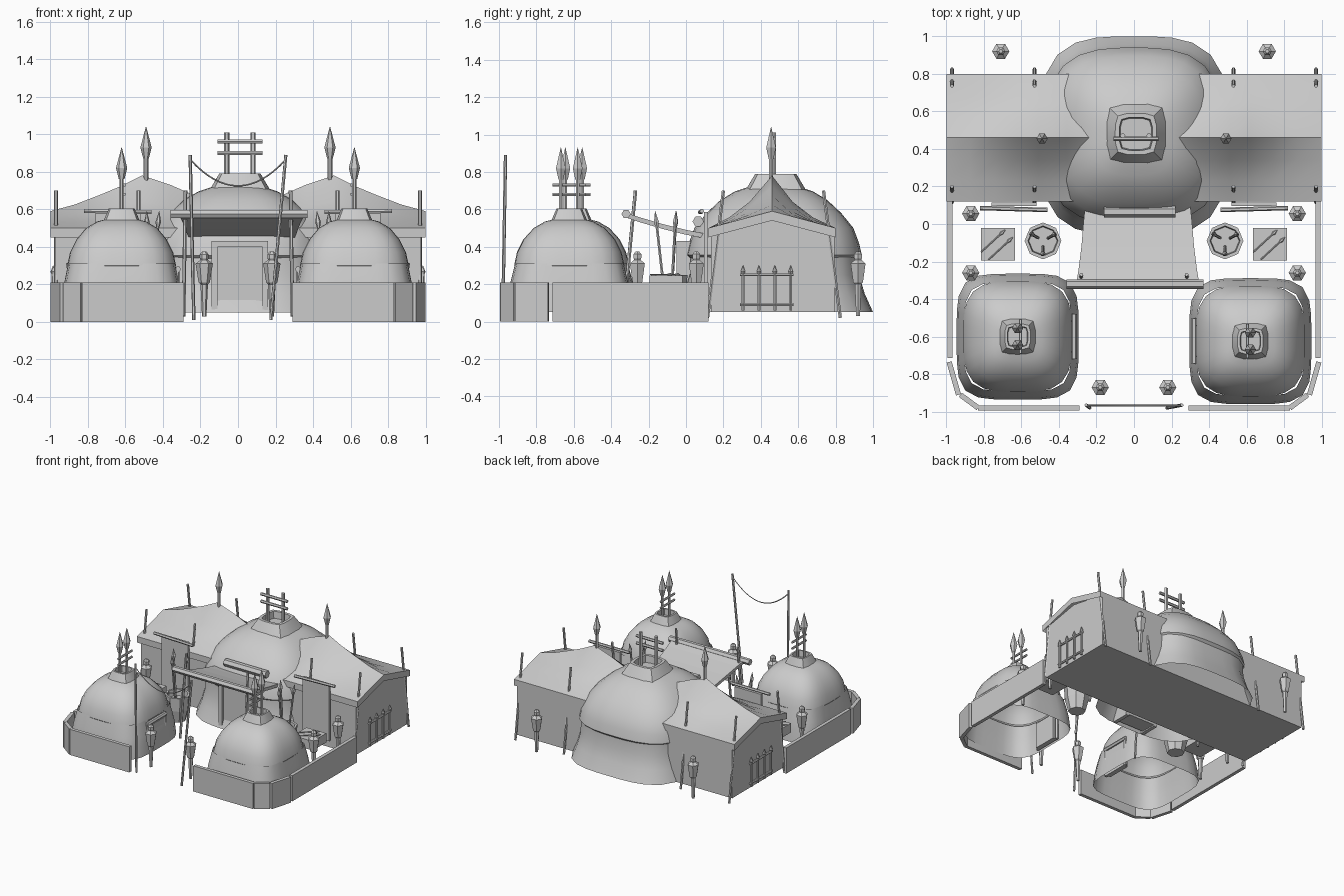
import bpy, bmesh, math
from mathutils import Vector

cube = bpy.data.objects.get("Cube")
if cube:
    bpy.data.objects.remove(cube)

grey = bpy.data.materials.new("plain grey")
grey.use_nodes = True
colour = (0.6, 0.6, 0.6, 1)
grey.diffuse_color = colour
grey.node_tree.nodes["Principled BSDF"].inputs["Base Color"].default_value = colour


def finish(name, bm, smooth=False, fix=True):
    if fix:
        bmesh.ops.recalc_face_normals(bm, faces=bm.faces)
    mesh = bpy.data.meshes.new(name)
    bm.to_mesh(mesh)
    bm.free()
    mesh.materials.append(grey)
    obj = bpy.data.objects.new(name, mesh)
    bpy.context.collection.objects.link(obj)
    if smooth:
        bpy.ops.object.select_all(action="DESELECT")
        obj.select_set(True)
        bpy.context.view_layer.objects.active = obj
        bpy.ops.object.shade_smooth_by_angle(angle=math.radians(35))
    return obj


def box(name, low, high):
    bm = bmesh.new()
    bmesh.ops.create_cube(bm, size=1)
    for v in bm.verts:
        v.co = [(a + b) / 2 + c * (b - a) for a, b, c in zip(low, high, v.co)]
    return finish(name, bm)


def rings(name, path, sides=6, smooth=False):
    """Skin a row of (point, radius) stations with round sections."""
    bm = bmesh.new()
    axis = (Vector(path[-1][0]) - Vector(path[0][0])).normalized()
    turn = axis.to_track_quat("Z", "Y")
    loops = []
    for point, radius in path:
        loops.append([bm.verts.new(Vector(point) + turn @ Vector(
            (radius * math.cos(math.tau * i / sides), radius * math.sin(math.tau * i / sides), 0)))
            for i in range(sides)])
    for a, b in zip(loops, loops[1:]):
        for i in range(sides):
            j = (i + 1) % sides
            bm.faces.new((a[i], a[j], b[j], b[i]))
    bm.faces.new(loops[0][::-1])
    bm.faces.new(loops[-1])
    return finish(name, bm, smooth)


def rod(name, start, end, radius=0.01):
    return rings(name, [(start, radius), (end, radius)])


def spear(name, start, end, shaft, head, length):
    a, b = Vector(start), Vector(end)
    d = (b - a).normalized()
    rings(name, [(a, shaft), (b - d * length, shaft), (b - d * length, head * 0.5),
                 (b - d * length * 0.65, head), (b, 0.001)])


def shell(name, cx, cy, profile, power=3.4, sides=32, cap=False):
    """Rounded-square shell from (half width, half depth, height) rows."""
    bm = bmesh.new()
    loops = []
    for rx, ry, z in profile:
        loop = []
        for i in range(sides):
            c, s = math.cos(math.tau * i / sides), math.sin(math.tau * i / sides)
            k = (abs(c) ** power + abs(s) ** power) ** (-1 / power)
            loop.append(bm.verts.new((cx + rx * c * k, cy + ry * s * k, z)))
        loops.append(loop)
    for a, b in zip(loops, loops[1:]):
        for i in range(sides):
            j = (i + 1) % sides
            bm.faces.new((a[i], a[j], b[j], b[i]))
    if cap:
        bm.faces.new(loops[-1])
    return finish(name, bm, True, False)


def wall(name, a, b, top=0.21, thick=0.028):
    bm = bmesh.new()
    a, b = Vector((*a, 0)), Vector((*b, 0))
    n = (b - a).normalized().cross(Vector((0, 0, 1))) * thick / 2
    base = bm.faces.new([bm.verts.new(p) for p in (a - n, a + n, b + n, b - n)])
    up = bmesh.ops.extrude_face_region(bm, geom=[base])["geom"]
    bmesh.ops.translate(bm, verts=[v for v in up if isinstance(v, bmesh.types.BMVert)], vec=(0, 0, top))
    finish(name, bm)


def neck(name, cx, cy, low, high, z, height):
    shell(name, cx, cy, [(low, low, z), (high, high, z + height),
                         (high * 0.8, high * 0.8, z + height),
                         (high * 0.75, high * 0.75, z + height * 0.35)], 5, 16, True)


# Long hall with gabled end walls
bm = bmesh.new()
end = [bm.verts.new((-0.975, y, z)) for y, z in
       ((0.135, 0.05), (0.795, 0.05), (0.795, 0.48), (0.46, 0.54), (0.135, 0.48))]
face = bm.faces.new(end)
moved = bmesh.ops.extrude_face_region(bm, geom=[face])["geom"]
bmesh.ops.translate(bm, verts=[v for v in moved if isinstance(v, bmesh.types.BMVert)], vec=(1.95, 0, 0))
finish("hall_walls", bm)

# Sagging cloth roof with two raised peaks and a hanging edge
ridge = [(0, 0.62), (0.2, 0.66), (0.36, 0.73), (0.51, 0.78), (0.62, 0.725), (0.74, 0.675), (0.87, 0.625), (1, 0.59)]
columns = [(-x, z) for x, z in ridge[:0:-1]] + ridge
eave = 0.5
rows = [(0.12, 0), (0.23, 0.2), (0.34, 0.5), (0.46, 1), (0.57, 0.5), (0.68, 0.2), (0.8, 0)]
bm = bmesh.new()
grid = []
for x, top in columns:
    blend = min(1, (1 - abs(x)) / 0.25)
    grid.append([bm.verts.new((x, y, eave + (top - eave) * (t * blend + (1 - abs(y - 0.46) / 0.34) * (1 - blend))))
                 for y, t in rows])
for a, b in zip(grid, grid[1:]):
    for i in range(len(rows) - 1):
        bm.faces.new((a[i], b[i], b[i + 1], a[i + 1]))
edge = [e for e in bm.edges if e.is_boundary]
hem = bmesh.ops.extrude_edge_only(bm, edges=edge)["geom"]
bmesh.ops.translate(bm, verts=[v for v in hem if isinstance(v, bmesh.types.BMVert)], vec=(0, 0, -0.05))
finish("hall_roof", bm, True)

# Great dome: flared skirt, overlapping cap and smoke neck
shell("great_dome_skirt", 0, 0.47, [(0.5, 0.53, 0.05), (0.47, 0.485, 0.15), (0.45, 0.455, 0.25), (0.45, 0.45, 0.36)])
shell("great_dome_cap", 0, 0.47, [(0.45, 0.445, 0.33), (0.475, 0.47, 0.355), (0.465, 0.455, 0.42), (0.43, 0.425, 0.5),
                                  (0.37, 0.36, 0.58), (0.29, 0.285, 0.65), (0.21, 0.21, 0.695), (0.12, 0.12, 0.725)], 3)
neck("great_dome_neck", 0.01, 0.48, 0.16, 0.11, 0.705, 0.085)
for x in (-0.06, 0.08):
    rod("great_dome_post", (x, 0.47, 0.68), (x, 0.47, 1.01), 0.014)
for z in (0.9, 0.96):
    rod("great_dome_crossbar", (-0.11, 0.455, z), (0.13, 0.455, z), 0.012)

# Main doorway, roll above it and rising canopy
box("main_door", (-0.12, -0.03, 0.06), (0.14, 0.1, 0.4))
for x in (-0.14, 0.13):
    box("door_jamb", (x, -0.05, 0.05), (x + 0.03, 0.1, 0.43))
box("door_lintel", (-0.14, -0.05, 0.4), (0.16, 0.1, 0.43))
rod("door_roll", (-0.16, 0.065, 0.535), (0.22, 0.065, 0.535), 0.03)
bm = bmesh.new()
layers = []
for y, z, w in ((0.1, 0.47, 0.28), (0, 0.49, 0.29), (-0.12, 0.52, 0.3), (-0.24, 0.555, 0.315), (-0.33, 0.585, 0.33)):
    layers.append([bm.verts.new((0.02 + x * w, y, z)) for x in (-1, 1)])
for a, b in zip(layers, layers[1:]):
    bm.faces.new((a[0], b[0], b[1], a[1]))
canopy = finish("canopy", bm)
thick = canopy.modifiers.new("thickness", "SOLIDIFY")
thick.thickness = 0.025
rod("canopy_front_bar", (-0.36, -0.32, 0.575), (0.37, -0.32, 0.575), 0.025)

# Entrance poles and the slack rope between them
rod("entrance_pole", (-0.235, -0.98, 0.01), (-0.255, -0.965, 0.89), 0.009)
rod("entrance_pole", (0.175, -0.98, 0.01), (0.255, -0.965, 0.89), 0.009)
curve = bpy.data.curves.new("rope", "CURVE")
curve.dimensions = "3D"
curve.bevel_depth = 0.004
curve.bevel_resolution = 0
line = curve.splines.new("POLY")
line.points.add(16)
for i, p in enumerate(line.points):
    t = i / 8 - 1
    p.co = (0.25 * t, -0.967, 0.725 + 0.135 * t * t, 1)
curve.materials.append(grey)
bpy.context.collection.objects.link(bpy.data.objects.new("rope", curve))


def totem(x, y):
    rings("totem", [((x, y, 0.03), 0.012), ((x, y, 0.2), 0.02), ((x, y, 0.21), 0.03),
                    ((x, y, 0.31), 0.046), ((x, y, 0.33), 0.02), ((x, y, 0.34), 0.024),
                    ((x, y, 0.36), 0.024), ((x, y, 0.375), 0.01)])


for s in (-1, 1):
    # Hut dome with neck, twin spears and crossbars
    cx, cy = s * 0.62, -0.612 - 0.012 * s
    shell("hut_skirt", cx, cy, [(0.325, 0.335, 0.05), (0.315, 0.325, 0.15), (0.305, 0.315, 0.21), (0.285, 0.29, 0.31)], 4.5)
    shell("hut_cap", cx, cy, [(0.28, 0.285, 0.28), (0.29, 0.295, 0.3), (0.275, 0.28, 0.37), (0.24, 0.245, 0.44),
                              (0.19, 0.19, 0.5), (0.13, 0.13, 0.535), (0.07, 0.07, 0.55)], 3.4)
    neck("hut_neck", cx, cy, 0.1, 0.068, 0.53, 0.075)
    for dy in (-0.045, 0.045):
        spear("hut_spear", (cx, cy + dy, 0.5), (cx, cy + dy, 0.93), 0.011, 0.03, 0.17)
    for z in (0.68, 0.73):
        rod("hut_crossbar", (cx - s * 0.015, cy - 0.09, z), (cx - s * 0.015, cy + 0.09, z), 0.009)
    # Hut door facing the courtyard
    dx = s * 0.335
    box("hut_door", (dx - 0.02, cy - 0.1, 0.05), (dx + 0.02, cy + 0.1, 0.26))
    for dy in (-0.11, 0.11):
        rod("hut_door_jamb", (dx - s * 0.01, cy + dy, 0.05), (dx - s * 0.01, cy + dy, 0.28), 0.014)
    rod("hut_door_lintel", (dx - s * 0.015, cy - 0.12, 0.28), (dx - s * 0.015, cy + 0.12, 0.28), 0.016)

    # Courtyard wall
    run = [(0.98, 0.12), (0.98, -0.715), (0.985, -0.735), (0.935, -0.91), (0.925, -0.91), (0.83, -0.98), (0.83, -0.98), (0.29, -0.98)]
    for a, b in zip(run[::2], run[1::2]):
        wall("yard_wall", (s * a[0], a[1]), (s * b[0], b[1]))

    # Leaning poles of the hall and canopy
    for x in (0.53, 0.97):
        rod("hall_pole", (s * x, 0.115, 0.02), (s * x, 0.2, 0.7), 0.01)
        rod("hall_pole", (s * x, 0.825, 0.02), (s * x, 0.735, 0.7), 0.01)
    rod("canopy_pole", (s * 0.29, -0.335, 0.03), (s * 0.28, -0.27, 0.7), 0.01)
    spear("ridge_spear", (s * 0.49, 0.455, 0.5), (s * 0.49, 0.455, 1.04), 0.013, 0.03, 0.17)

    # Hanging door curtain and its bar
    rod("curtain_bar", (s * 0.46, 0.075, 0.585), (s * 0.82, 0.085, 0.59), 0.012)
    box("curtain", (s * 0.64 - 0.12, 0.095, 0.12), (s * 0.64 + 0.12, 0.115, 0.585))

    # Barred end window
    for y in (0.305, 0.39, 0.475, 0.56):
        spear("window_bar", (s * 0.985, y, 0.06), (s * 0.985, y, 0.3), 0.009, 0.014, 0.05)
    for z in (0.09, 0.25):
        rod("window_rail", (s * 0.985, 0.29, z), (s * 0.985, 0.575, z), 0.009)

    # Basket of spears
    bx, by = s * 0.485, -0.09
    rings("basket", [((bx, by, 0.04), 0.065), ((bx, by, 0.14), 0.09), ((bx, by, 0.25), 0.098),
                     ((bx, by, 0.25), 0.08), ((bx, by, 0.2), 0.075)], 8)
    for k in range(3):
        c, d = math.cos(2.1 * k + 0.5), math.sin(2.1 * k + 0.5)
        spear("basket_spear", (bx + c * 0.02, by + d * 0.02, 0.1), (bx + c * 0.075, by + d * 0.075, 0.59), 0.008, 0.015, 0.09)

    # Weapon table
    tx = s * 0.725
    box("table", (tx - 0.09, -0.195, 0.17), (tx + 0.09, -0.02, 0.245))
    for o in (-0.02, 0.02):
        spear("table_arrow", (tx - 0.07 + o, -0.17 - o, 0.251), (tx + 0.06 + o, -0.05 - o, 0.251), 0.004, 0.01, 0.04)

    # Totems around the camp
    for x, y in ((0.18, -0.87), (0.87, -0.26), (0.87, 0.055), (0.71, 0.92)):
        totem(s * x, y)
